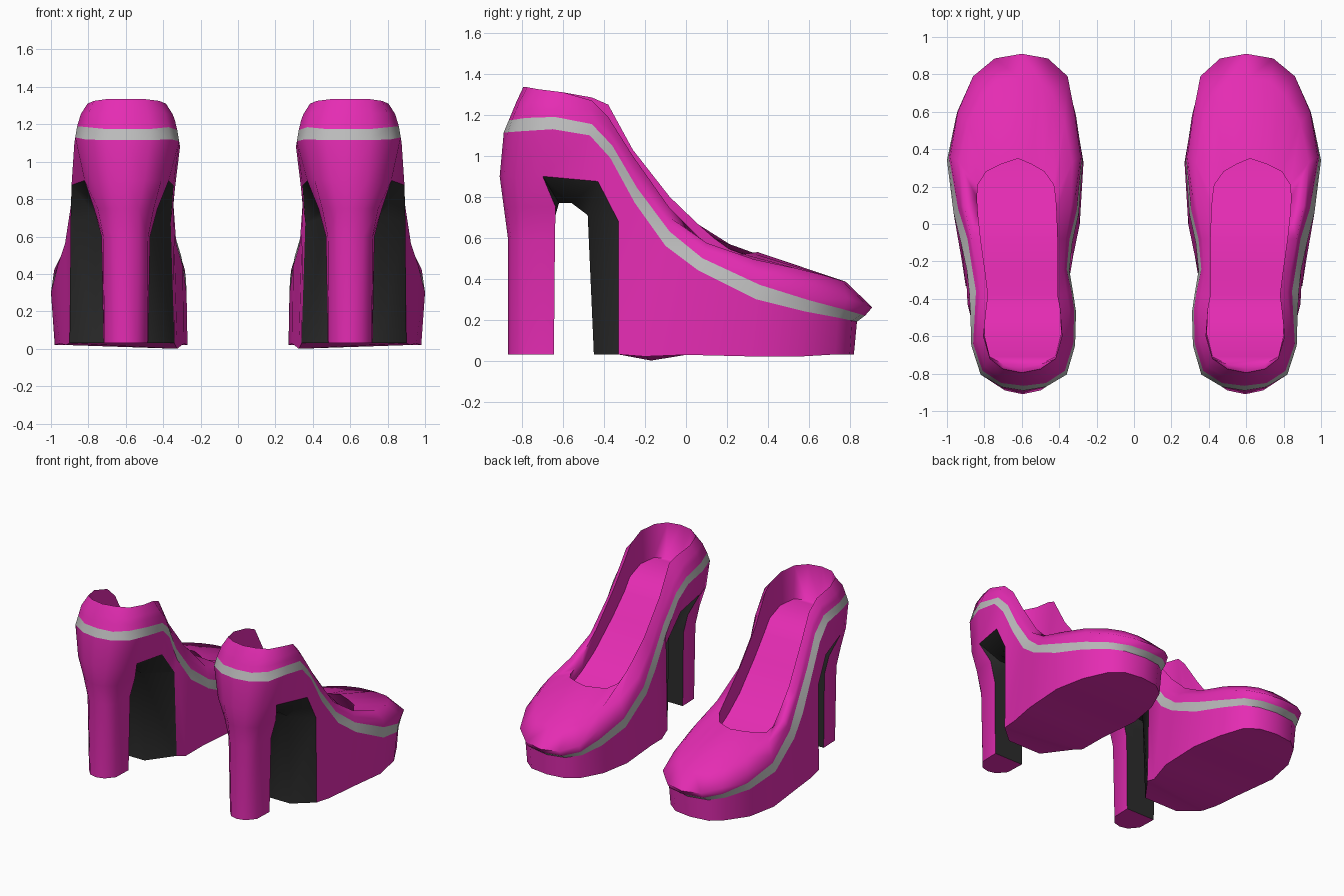
import bpy, bmesh, math

# Each outline holds stations from the heel (first) to the toe (last): y, inner x, outer x, z
# Where the two sides differ, the inner side's own y and z follow.
rim = [(-.795, .60, .60, 1.335), (-.775, .50, .70, 1.335), (-.72, .42, .77, 1.325), (-.60, .385, .805, 1.31),
       (-.46, .395, .79, 1.27, -.46, 1.285), (-.38, .41, .78, 1.19, -.38, 1.25), (-.26, .41, .795, 1.0, -.26, 1.03),
       (-.08, .41, .82, .745, -.08, .80), (.06, .415, .835, .605, .06, .665), (.14, .42, .84, .53, .14, .595),
       (.21, .43, .835, .51, .21, .545), (.28, .48, .79, .52), (.32, .55, .71, .525), (.35, .62, .62, .53)]
insole = [(-.77, .60, .60, 1.08), (-.75, .50, .70, 1.07), (-.71, .42, .77, 1.07), (-.59, .39, .80, 1.06),
          (-.46, .39, .80, 1.01), (-.38, .40, .79, .93), (-.26, .40, .805, .78), (-.08, .40, .83, .58),
          (.06, .40, .845, .47), (.16, .405, .85, .42), (.26, .41, .85, .38), (.38, .46, .82, .35),
          (.46, .53, .72, .33), (.50, .62, .62, .32)]
shoulder = [(-.83, .595, .595, 1.26), (-.815, .48, .71, 1.26), (-.76, .39, .80, 1.26), (-.62, .35, .84, 1.255),
            (-.46, .345, .83, 1.225), (-.37, .36, .82, 1.13), (-.25, .375, .835, .94), (-.08, .365, .87, .70),
            (.10, .335, .91, .575), (.33, .33, .935, .495), (.54, .37, .89, .45), (.68, .43, .81, .415),
            (.76, .50, .73, .39), (.78, .61, .61, .385)]
stripe_top = [(-.865, .59, .59, 1.175), (-.85, .47, .71, 1.175), (-.785, .37, .81, 1.185),
              (-.64, .325, .86, 1.19, -.64, 1.17), (-.46, .32, .85, 1.155, -.46, 1.135), (-.36, .335, .845, 1.05),
              (-.24, .36, .865, .845), (-.08, .345, .89, .63), (.08, .305, .94, .50), (.36, .278, .99, .37),
              (.60, .315, .945, .295), (.77, .36, .85, .25), (.855, .46, .745, .225), (.875, .60, .60, .22)]
stripe_low = [(-.89, .59, .59, 1.115), (-.87, .47, .71, 1.115), (-.805, .36, .82, 1.12),
              (-.65, .315, .87, 1.13, -.65, 1.11), (-.47, .31, .875, 1.10, -.47, 1.08), (-.37, .325, .88, .99),
              (-.25, .345, .893, .77), (-.10, .33, .925, .56), (.06, .295, .965, .44), (.34, .275, 1.0, .30),
              (.58, .31, .95, .24), (.74, .37, .85, .21), (.81, .46, .76, .195), (.835, .60, .60, .19)]
base = [(-.91, .595, .595, .90), (-.89, .50, .69, .90), (-.83, .41, .78, .90), (-.70, .37, .82, .90),
        (-.43, .345, .89, .875), (-.33, .36, .895, .68, -.26, .67), (-.33, .34, .90, .03, -.26, .03),
        (-.20, .325, .92, .02, -.17, 0), (.0, .29, .95, .028), (.33, .27, .98, .02), (.56, .31, .935, .02),
        (.73, .38, .84, .03), (.80, .47, .755, .03), (.82, .61, .61, .03)]
toe_edge = [tuple((a + b) / 2 for a, b in zip(p, q)) for p, q in zip(shoulder[:9], stripe_top)] + [
    (.36, .285, .982, .425), (.60, .318, .942, .37), (.79, .355, .86, .305), (.885, .46, .745, .27), (.91, .60, .60, .26)]

# Heel post sections below the arch, and the ridge down the middle of the dark arch
heel = [[(-.87, .60, .60, .03), (-.855, .54, .66, .03), (-.79, .485, .715, .03), (-.645, .48, .72, .03)],
        [(-.87, .60, .60, .60), (-.855, .53, .67, .60), (-.80, .48, .72, .60), (-.64, .47, .73, .60)],
        [(-.89, .60, .60, .75), (-.875, .53, .67, .75), (-.81, .45, .75, .75), (-.637, .43, .77, .75)],
        base[:4]]
ridge = [(-.645, .55, .65, .03), (-.64, .54, .66, .60), (-.64, .52, .68, .70), (-.62, .50, .70, .77),
         (-.56, .48, .74, .77), (-.48, .48, .76, .71), (-.45, .48, .76, .03)]


def inner(s):
    return (s[1], s[4], s[5]) if len(s) > 4 else (s[1], s[0], s[3])


def outer(s):
    return (s[2], s[0], s[3])


def wall(low, high):
    """Outward faces between two outlines, on both sides of the shoe."""
    faces = []
    for a, b, c, d in zip(low, low[1:], high[1:], high):
        faces.append([outer(a), outer(b), outer(c), outer(d)])
        faces.append([inner(b), inner(a), inner(d), inner(c)])
    return faces


def floor(outline, up=True):
    """Faces spanning an outline from side to side."""
    faces = [[inner(a), outer(a), outer(b), inner(b)] for a, b in zip(outline, outline[1:])]
    return faces if up else [f[::-1] for f in faces]


def build(name, polys, color, angle):
    """Mesh one part from its faces, shade it and mirror it to the other shoe."""
    bm = bmesh.new()
    cache = {}
    for poly in polys:
        verts = []
        for p in poly:
            key = tuple(round(c, 4) for c in p)
            if key not in cache:
                cache[key] = bm.verts.new(p)
            if cache[key] not in verts:
                verts.append(cache[key])
        if len(verts) > 2:
            bm.faces.new(verts)
    mesh = bpy.data.meshes.new(name)
    bm.to_mesh(mesh)
    bm.free()
    obj = bpy.data.objects.new(name, mesh)
    bpy.context.collection.objects.link(obj)
    mat = bpy.data.materials.new(name + "_color")
    mat.diffuse_color = (*color, 1)
    mesh.materials.append(mat)
    bpy.ops.object.select_all(action='DESELECT')
    obj.select_set(True)
    bpy.context.view_layer.objects.active = obj
    bpy.ops.object.shade_smooth_by_angle(angle=math.radians(angle))
    obj.modifiers.new("other_shoe", 'MIRROR').use_mirror_merge = False


PINK, GREY, BLACK = (.78, .025, .45), (.5, .5, .5), (.025, .025, .025)

# Upper: toe cap, sides, opening and insole
layers = [stripe_top, toe_edge, shoulder, rim, insole]
build("upper", [f for a, b in zip(layers, layers[1:]) for f in wall(a, b)] + floor(insole), PINK, 80)

# Trim stripe
build("trim_stripe", wall(stripe_low, stripe_top), GREY, 60)

# Platform sole with the heel post
sole = wall(base, stripe_low) + floor([ridge[-1]] + base[6:], up=False) + floor(heel[0], up=False)
for a, b in zip(heel, heel[1:]):
    sole += wall(a, b)
build("sole_and_heel", sole, PINK, 65)

# Dark lining of the arch, from the heel front over to the back of the platform
sides = [h[3] for h in heel] + base[4:7]
lining = []
for s0, s1, r0, r1 in zip(sides, sides[1:], ridge, ridge[1:]):
    row0 = [inner(s0), inner(r0), outer(r0), outer(s0)]
    row1 = [inner(s1), inner(r1), outer(r1), outer(s1)]
    for j in range(3):
        lining.append([row0[j + 1], row0[j], row1[j], row1[j + 1]])
build("arch_lining", lining, BLACK, 60)
